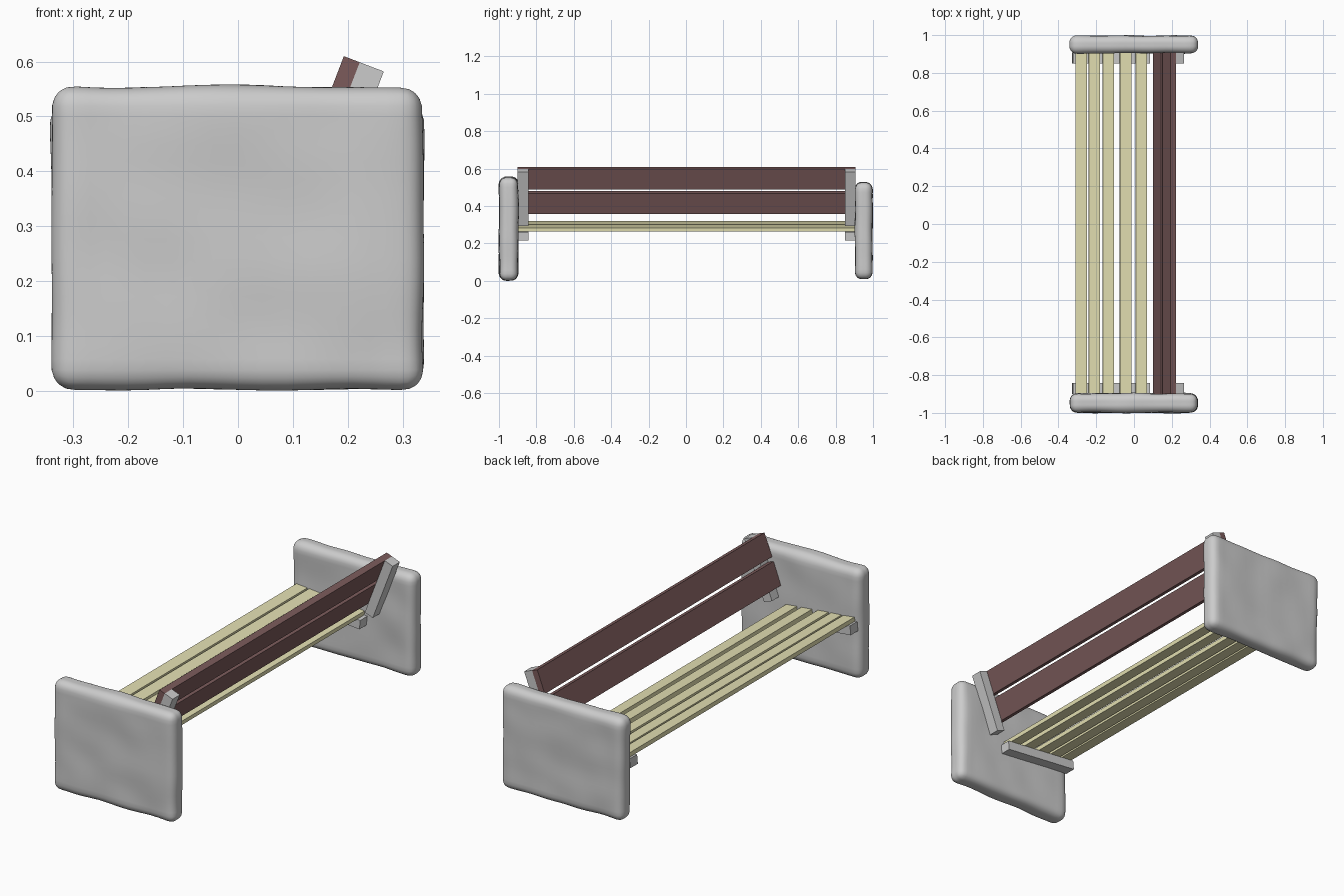
import bpy, bmesh, math
from mathutils import Vector, Matrix, noise

if "Cube" in bpy.data.objects:
    bpy.data.objects.remove(bpy.data.objects["Cube"])


def material(name, rgb):
    m = bpy.data.materials.new(name)
    m.diffuse_color = (*rgb, 1)
    m.use_nodes = True
    m.node_tree.nodes["Principled BSDF"].inputs["Base Color"].default_value = m.diffuse_color
    return m


def link(name, bm, mat=None):
    me = bpy.data.meshes.new(name)
    bm.to_mesh(me)
    bm.free()
    ob = bpy.data.objects.new(name, me)
    bpy.context.collection.objects.link(ob)
    if mat:
        me.materials.append(mat)
    return ob


def bar(name, corner, length, depth, angle, y0, y1, mat=None):
    """Box running along y; its xz section starts at corner, rotated by angle."""
    bm = bmesh.new()
    bmesh.ops.create_cube(bm, size=1)
    bm.transform(Matrix.Translation((0.5, 0.5, -0.5)))
    bm.transform(Matrix.Diagonal((length, y1 - y0, depth, 1)))
    bm.transform(Matrix.Rotation(angle, 4, 'Y'))
    bm.transform(Matrix.Translation((corner[0], y0, corner[1])))
    return link(name, bm, mat)


def stone(name, lo, hi, r, seed):
    """Rounded slab with a slightly worn surface."""
    lo, hi = Vector(lo), Vector(hi)
    mid, half = (lo + hi) / 2, (hi - lo) / 2
    bm = bmesh.new()
    bmesh.ops.create_cube(bm, size=2)
    bmesh.ops.subdivide_edges(bm, edges=bm.edges[:], cuts=23, use_grid_fill=True)
    for v in bm.verts:
        p = Vector([math.sin(c * math.pi / 2) * h for c, h in zip(v.co, half)])
        inner = Vector([max(-h + r, min(h - r, c)) for c, h in zip(p, half)])
        n = (p - inner).normalized()
        p = mid + inner + n * r
        wear = noise.noise(p * 7 + Vector((seed, 0, 0))) - 0.3
        v.co = p + n * wear * 0.006
    ob = link(name, bm)
    for f in ob.data.polygons:
        f.use_smooth = True
    return ob


seat_mat = material("pale_wood", (0.78, 0.75, 0.45))
back_mat = material("dark_wood", (0.2, 0.105, 0.105))
Y0, Y1 = -0.9, 0.907

# stone end slabs
stone("front_end_slab", (-0.34, -1.0, 0.0), (0.34, -0.895, 0.557), 0.042, 3)
stone("rear_end_slab", (-0.34, 0.903, 0.008), (0.34, 0.998, 0.527), 0.04, 17)

# seat slats on a gently sloping line
SEAT = math.radians(5.5)


def seat_z(x):
    return 0.32 - (x + 0.307) * math.tan(SEAT)


for i, x in enumerate((-0.309, -0.239, -0.165, -0.074, 0.01)):
    bar(f"seat_slat_{i + 1}", (x, seat_z(x)), 0.06, 0.021, SEAT, Y0, Y1, seat_mat)

# backrest boards: down is the direction along the leaning back, out is behind it
LEAN = math.radians(21)
down = Vector((-math.sin(LEAN), -math.cos(LEAN)))
out = Vector((math.cos(LEAN), -math.sin(LEAN)))
top = Vector((0.193, 0.61))
for i, s in enumerate((0, 0.14)):
    bar(f"back_board_{i + 1}", top + down * s, 0.031, 0.118, LEAN, Y0, Y1, back_mat)

# brackets at both ends
for side, y0, y1 in (("front", Y0, -0.842), ("rear", 0.85, Y1)):
    bar(f"{side}_seat_rail", (-0.323, seat_z(-0.323) - 0.021), 0.41, 0.046, SEAT, y0, y1)
    bar(f"{side}_back_post", top + out * 0.031, 0.047, 0.31, LEAN, y0, y1)
